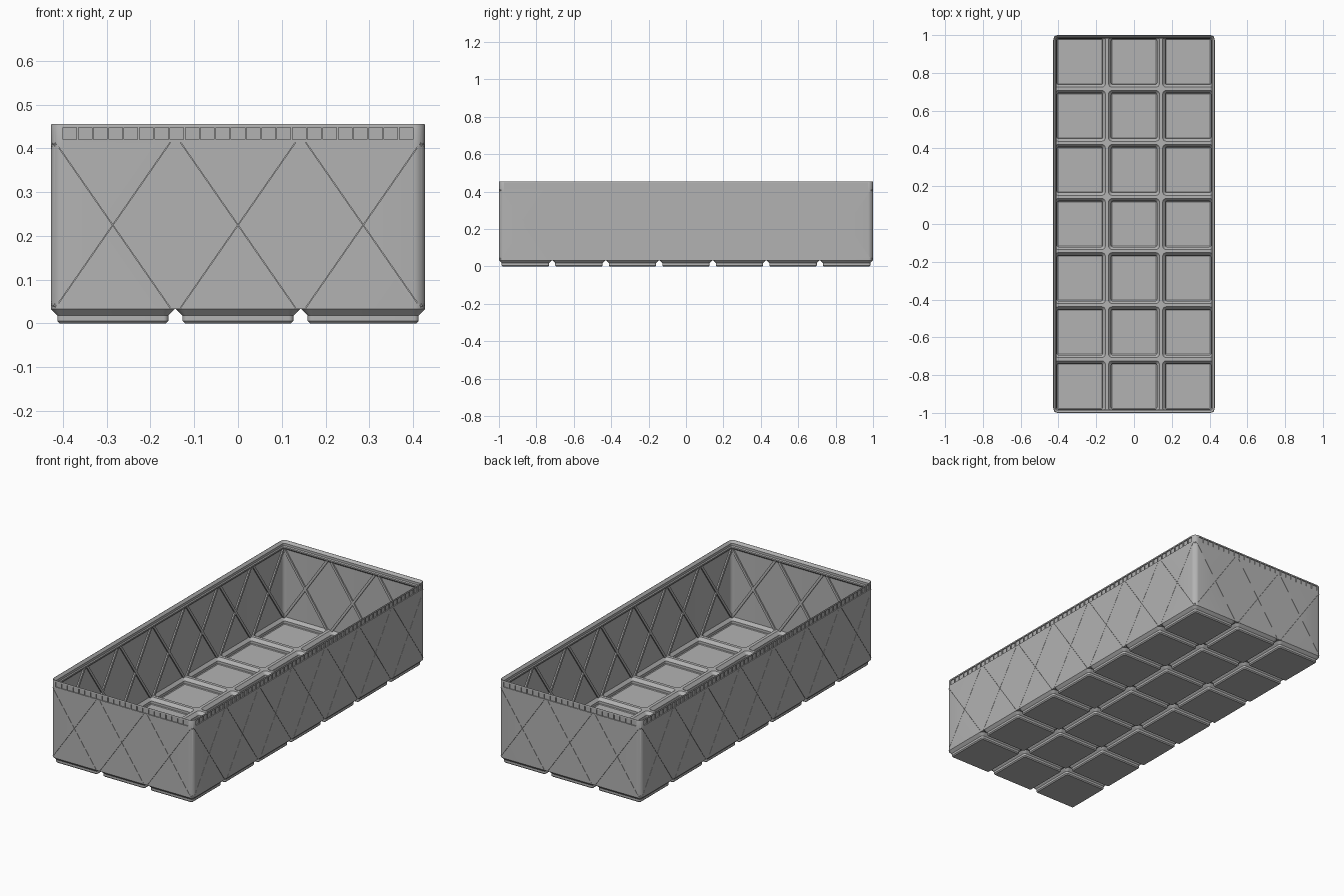
import bpy, bmesh, math
from mathutils import Matrix, Vector

if "Cube" in bpy.data.objects:
    bpy.data.objects.remove(bpy.data.objects["Cube"])

P = 0.2862                      # cell pitch
NX, NY = 3, 7                   # cells across and along
HX, HY = 0.4276, 1.0            # outer half sizes
R = 0.0256                      # outer corner radius
BASE, FLOOR, TOP = 0.0324, 0.04, 0.455
SEG = 6

grey = bpy.data.materials.new("grey plastic")
grey.diffuse_color = (0.45, 0.45, 0.45, 1)
grey.use_nodes = True
grey.node_tree.nodes["Principled BSDF"].inputs["Base Color"].default_value = grey.diffuse_color


def make_object(name, bm, smooth=False):
    bmesh.ops.recalc_face_normals(bm, faces=bm.faces)
    me = bpy.data.meshes.new(name)
    bm.to_mesh(me)
    bm.free()
    me.materials.append(grey)
    ob = bpy.data.objects.new(name, me)
    bpy.context.collection.objects.link(ob)
    if smooth:
        shade(ob)
    return ob


def shade(ob):
    bpy.ops.object.select_all(action='DESELECT')
    ob.select_set(True)
    bpy.context.view_layer.objects.active = ob
    bpy.ops.object.shade_smooth_by_angle(angle=math.radians(30))


def ring(bm, x0, x1, y0, y1, radii, z):
    """Rounded rectangle; radii run (+x+y, -x+y, -x-y, +x-y)."""
    verts = []
    for i, (sx, sy) in enumerate(((1, 1), (-1, 1), (-1, -1), (1, -1))):
        r = radii[i]
        cx = x1 - r if sx > 0 else x0 + r
        cy = y1 - r if sy > 0 else y0 + r
        for s in range(SEG + 1):
            a = (i + s / SEG) * math.pi / 2
            verts.append(bm.verts.new((cx + r * math.cos(a), cy + r * math.sin(a), z)))
    return verts


def bridge(bm, a, b):
    n = len(a)
    for i in range(n):
        j = (i + 1) % n
        bm.faces.new((a[i], a[j], b[j], b[i]))


def box(bm, matrix, size):
    bmesh.ops.create_cube(bm, size=1, matrix=matrix @ Matrix.Diagonal((*size, 1)))


# The four walls: turn about z, distance of the outer face, cell count, half length
WALLS = [(k * math.pi / 2, (HY, HX)[k % 2], (NX, NY)[k % 2], (HX, HY)[k % 2]) for k in range(4)]


def on_wall(turn, u, dist, z):
    return Matrix.Rotation(turn, 4, 'Z') @ Matrix.Translation((u, -dist, z))


def diagonals(bm, sign, width, inset0, inset1):
    """One slanted bar per cell on every wall."""
    run, z0, z1 = 0.262, 0.036, 0.413
    angle, length = math.atan2(z1 - z0, run), math.hypot(run, z1 - z0)
    for turn, dist, n, _ in WALLS:
        for i in range(n):
            m = on_wall(turn, (i - (n - 1) / 2) * P, dist - (inset0 + inset1) / 2, (z0 + z1) / 2)
            box(bm, m @ Matrix.Rotation(sign * angle, 4, 'Y'), (length, inset1 - inset0, width))


# Wall with stacking lip: closed profile of (inset, height) swept around the box
profile = [(0, BASE), (0, 0.453), (0.001, TOP), (0.0025, TOP), (0.0135, 0.4425), (0.0135, 0.43),
           (0.0177, 0.425), (0.0177, 0.418), (0.0075, 0.408), (0.0075, BASE)]
bm = bmesh.new()
rings = [ring(bm, i - HX, HX - i, i - HY, HY - i, [R - i] * 4, z) for i, z in profile]
for k in range(len(rings)):
    bridge(bm, rings[k], rings[(k + 1) % len(rings)])
wall = make_object("wall_and_lip", bm)

# Hairline slits on the outside, and the row of pockets under the rim
bm_a, bm_b = bmesh.new(), bmesh.new()
diagonals(bm_a, 1, 0.0012, -0.002, 0.005)
diagonals(bm_b, -1, 0.0012, -0.002, 0.005)
for turn, dist, n, half in WALLS:
    span = 2 * (half - R)
    count = round(span / 0.0347)
    for i in range(count):
        u = (i + 0.5) / count * span - span / 2
        box(bm_a, on_wall(turn, u, dist - 0.0015, 0.4335), (span / count - 0.004, 0.007, 0.027))
for name, b in (("slit_cutter_a", bm_a), ("slit_cutter_b", bm_b)):
    cutter = make_object(name, b)
    cutter.hide_render = True
    mod = wall.modifiers.new(name, 'BOOLEAN')
    mod.operation, mod.solver, mod.object = 'DIFFERENCE', 'EXACT', cutter
    bpy.context.view_layer.objects.active = wall
    bpy.ops.object.modifier_apply(modifier=name)
    bpy.data.objects.remove(cutter)
shade(wall)

# Crossed ribs on the inside of the walls
bm = bmesh.new()
for s in (1, -1):
    diagonals(bm, s, 0.013, 0.0065, 0.0145)
make_object("inner_ribs", bm)

# Hollow feet and floor ridges: (half size, radius, height) outside then inside
foot = [(0.1414, R, BASE), (0.1268, 0.011, 0.0178), (0.1268, 0.011, 0.0055), (0.1215, 0.0055, 0)]
hollow = [(0.1345, 0.0187, FLOOR), (0.1205, 0.0075, 0.024), (0.1205, 0.0075, 0.0105), (0.117, 0.004, 0.007)]
bm = bmesh.new()
for ix in range(NX):
    for iy in range(NY):
        cx, cy = (ix - (NX - 1) / 2) * P, (iy - (NY - 1) / 2) * P
        for steps, inset, z in ((foot, 0, BASE), (hollow, 0.0075, FLOOR)):
            bx, by = HX - inset, HY - inset
            # cell border, clipped to the box and rounded at its outer corners
            x0, x1 = max(cx - P / 2, -bx), min(cx + P / 2, bx)
            y0, y1 = max(cy - P / 2, -by), min(cy + P / 2, by)
            radii = []
            for sx, sy in ((1, 1), (-1, 1), (-1, -1), (1, -1)):
                outer = ix == (NX - 1 if sx > 0 else 0) and iy == (NY - 1 if sy > 0 else 0)
                radii.append(R - inset if outer else 0.0)
            last = ring(bm, x0, x1, y0, y1, radii, z)
            for h, r, hz in steps:
                nxt = ring(bm, cx - h, cx + h, cy - h, cy + h, [r] * 4, hz)
                bridge(bm, last, nxt)
                last = nxt
            bm.faces.new(last)
bmesh.ops.remove_doubles(bm, verts=bm.verts, dist=0.00005)
bmesh.ops.dissolve_degenerate(bm, edges=bm.edges, dist=0.00001)
# point outer faces down and out, inner faces up and in
bmesh.ops.recalc_face_normals(bm, faces=bm.faces)
bm.normal_update()
seen = set()
for f in bm.faces:
    if f in seen:
        continue
    stack, part = [f], []
    seen.add(f)
    while stack:
        g = stack.pop()
        part.append(g)
        for e in g.edges:
            for h in e.link_faces:
                if h not in seen:
                    seen.add(h)
                    stack.append(h)
    want = -1 if min(v.co.z for g in part for v in g.verts) < 0.003 else 1
    if sum(g.normal.z * g.calc_area() for g in part) * want < 0:
        bmesh.ops.reverse_faces(bm, faces=part)
me = bpy.data.meshes.new("feet_and_floor")
bm.to_mesh(me)
bm.free()
me.materials.append(grey)
feet = bpy.data.objects.new("feet_and_floor", me)
bpy.context.collection.objects.link(feet)
shade(feet)
